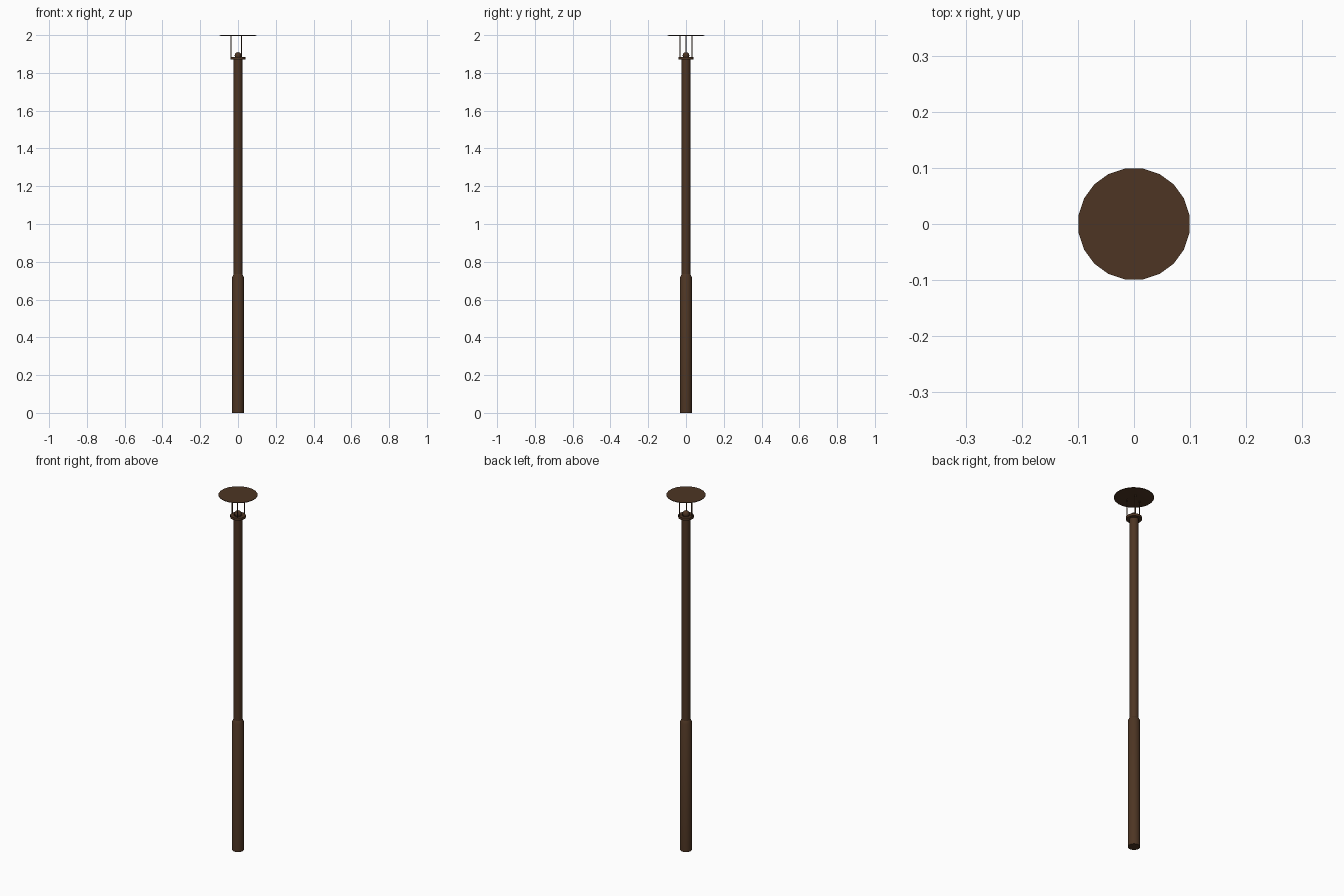
import bpy, bmesh, math

if "Cube" in bpy.data.objects:
    bpy.data.objects.remove(bpy.data.objects["Cube"])

brown = bpy.data.materials.new("dark brown metal")
brown.diffuse_color = (0.075, 0.036, 0.017, 1)
brown.use_nodes = True
brown.node_tree.nodes["Principled BSDF"].inputs["Base Color"].default_value = brown.diffuse_color


def lathe(name, profile, sides=20, loc=(0, 0, 0), closed=False, smooth=True):
    """Revolve (radius, height) points round z, capping open ends."""
    bm = bmesh.new()
    rings = []
    for r, z in profile:
        rings.append([bm.verts.new((r * math.cos(2 * math.pi * (i + .5) / sides),
                                    r * math.sin(2 * math.pi * (i + .5) / sides), z))
                      for i in range(sides)])
    pairs = list(zip(rings, rings[1:]))
    if closed:
        pairs.append((rings[-1], rings[0]))
    else:
        bm.faces.new(rings[0][::-1])
        bm.faces.new(rings[-1])
    for a, b in pairs:
        for i in range(sides):
            j = (i + 1) % sides
            bm.faces.new((a[i], a[j], b[j], b[i]))
    bmesh.ops.recalc_face_normals(bm, faces=bm.faces)
    me = bpy.data.meshes.new(name)
    bm.to_mesh(me)
    bm.free()
    me.materials.append(brown)
    ob = bpy.data.objects.new(name, me)
    ob.location = loc
    bpy.context.collection.objects.link(ob)
    if smooth:
        bpy.ops.object.select_all(action='DESELECT')
        ob.select_set(True)
        bpy.context.view_layer.objects.active = ob
        bpy.ops.object.shade_smooth_by_angle(angle=math.radians(30))
    return ob


# Post: thick base sleeve stepping in to a slim upper tube
lathe("lower_post", [(.031, 0), (.031, .72), (.023, .735)])
lathe("upper_post", [(.023, .73), (.023, 1.875)])

# Collar ring at the top of the post
lathe("collar_ring", [(.021, 1.872), (.04, 1.872), (.04, 1.885), (.021, 1.885)], closed=True)

# Round bulb sitting in the collar
n = 8
lathe("bulb", [(.018 * math.sin(math.pi * (k + .15) / (n + .3)),
                1.892 - .018 * math.cos(math.pi * (k + .15) / (n + .3)))
               for k in range(n + 1)], 16)

# Three thin rods holding up the cap
for k in range(3):
    a = math.pi + k * 2 * math.pi / 3
    lathe(f"cap_rod_{k + 1}", [(.003, 1.878), (.003, 1.997)], 8,
          (.036 * math.cos(a), .036 * math.sin(a), 0))

# Thin flat disc cap
lathe("cap_disc", [(.05, 1.994), (.1, 1.997), (.1, 2.0)])
